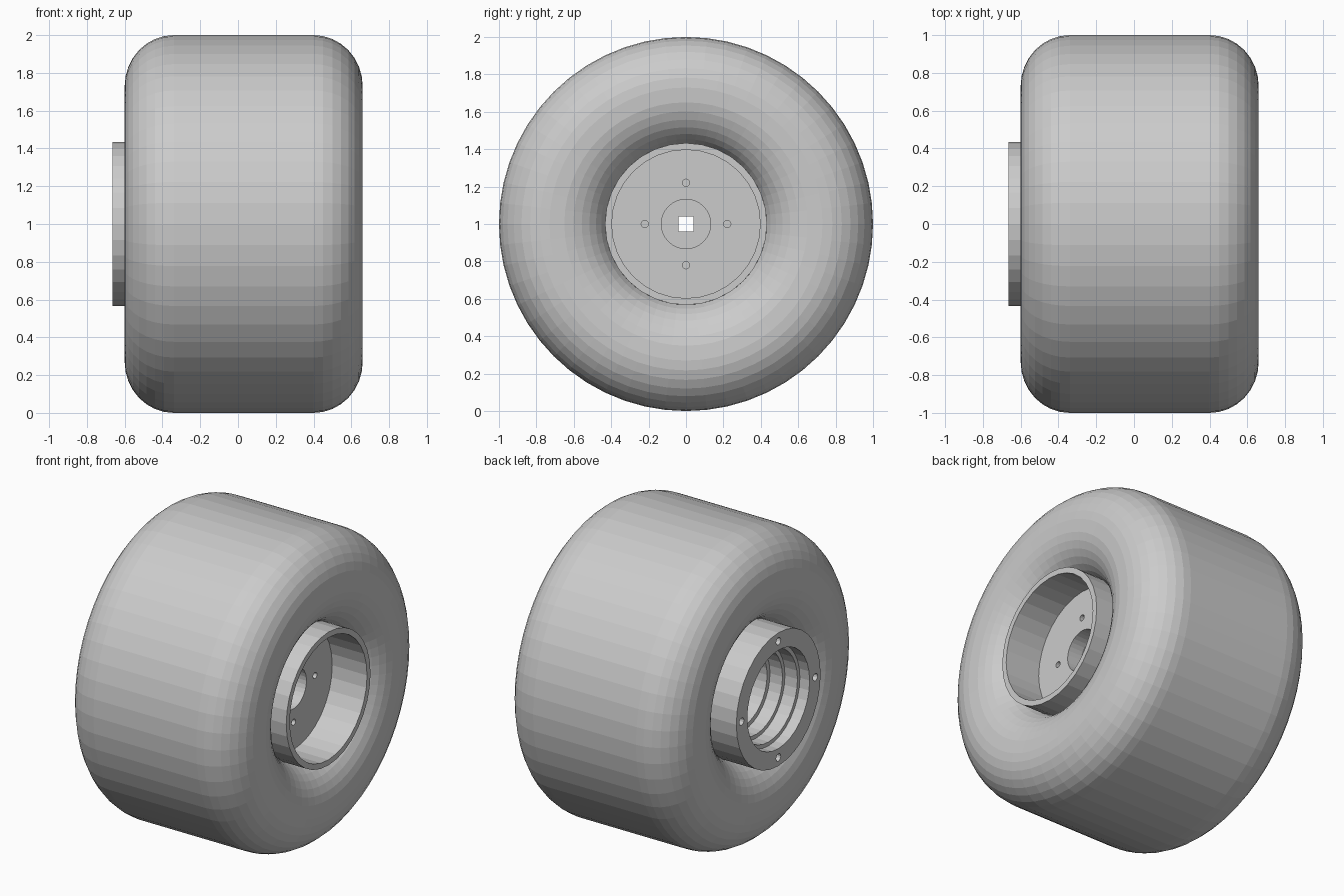
import bpy, bmesh
from math import sin, cos, pi, radians
from mathutils import Matrix, Vector

if "Cube" in bpy.data.objects:
    bpy.data.objects.remove(bpy.data.objects["Cube"])

AXIS_Z = 1.0


def lathe(name, profile, steps, closed):
    """Revolve (x, radius) points about the wheel axle (x axis)."""
    bm = bmesh.new()
    vs = [bm.verts.new((x, 0, r)) for x, r in profile]
    pairs = list(zip(vs, vs[1:]))
    if closed:
        pairs.append((vs[-1], vs[0]))
    es = [bm.edges.new(p) for p in pairs]
    bmesh.ops.spin(bm, geom=vs + es, cent=(0, 0, 0), axis=(1, 0, 0),
                   angle=2 * pi, steps=steps, use_merge=True)
    bmesh.ops.remove_doubles(bm, verts=bm.verts, dist=1e-5)
    bmesh.ops.dissolve_degenerate(bm, edges=bm.edges, dist=1e-6)
    bmesh.ops.recalc_face_normals(bm, faces=bm.faces)
    return finish(name, bm)


def finish(name, bm):
    me = bpy.data.meshes.new(name)
    bm.to_mesh(me)
    bm.free()
    ob = bpy.data.objects.new(name, me)
    ob.location.z = AXIS_Z
    bpy.context.collection.objects.link(ob)
    return ob


def arc(cx, cr, ax, ar, a0, a1, n):
    """Elliptical arc in the (x, radius) plane, angles in degrees."""
    return [(cx + ax * cos(radians(a0 + (a1 - a0) * i / n)),
             cr + ar * sin(radians(a0 + (a1 - a0) * i / n))) for i in range(n + 1)]


# Tyre: rounded shoulders and bulging sidewalls, mirrored about its mid plane
MID, HALF = 0.03, 0.63
half = arc(HALF - 0.26, 0.70, 0.26, 0.285, -70, 0, 7)[:-1]
half += arc(HALF - 0.26, 0.73, 0.26, 0.27, 0, 90, 8)
half = [(HALF - 0.15, 0.415)] + half
tyre_profile = [(MID + x, r) for x, r in half] + [(MID - x, r) for x, r in reversed(half)]
lathe("tyre", tyre_profile, 56, True)

# Hub: plain cup on the right, stepped bore on the left
hub_profile = [
    (0.30, 0), (0.30, 0.132), (0.40, 0.132), (0.40, 0.397), (0.65, 0.397), (0.65, 0.433),
    (-0.665, 0.433), (-0.665, 0.32), (-0.595, 0.32), (-0.595, 0.295), (-0.505, 0.295),
    (-0.505, 0.27), (-0.415, 0.27), (-0.415, 0.24), (0.20, 0.24), (0.20, 0),
]
hub = lathe("hub", hub_profile, 32, False)

# Cutter: square axle hole and two rings of four bolt holes
bm = bmesh.new()
bmesh.ops.create_cube(bm, size=1, matrix=Matrix.Translation((0.25, 0, 0)) @ Matrix.Diagonal((0.3, 0.08, 0.08, 1)))
for x, ring, rad, depth in ((0.40, 0.22, 0.02, 0.16), (-0.665, 0.378, 0.024, 0.2)):
    for k in range(4):
        m = (Matrix.Rotation(k * pi / 2, 4, 'X') @ Matrix.Translation(Vector((x, 0, ring)))
             @ Matrix.Rotation(pi / 2, 4, 'Y'))
        bmesh.ops.create_cone(bm, cap_ends=True, segments=12, radius1=rad,
                              radius2=rad, depth=depth, matrix=m)
cutter = finish("hole_cutter", bm)
cutter.hide_render = True

mod = hub.modifiers.new("holes", 'BOOLEAN')
mod.operation = 'DIFFERENCE'
mod.solver = 'EXACT'
mod.object = cutter
bpy.context.view_layer.objects.active = hub
bpy.ops.object.modifier_apply(modifier=mod.name)
bpy.data.objects.remove(cutter, do_unlink=True)
